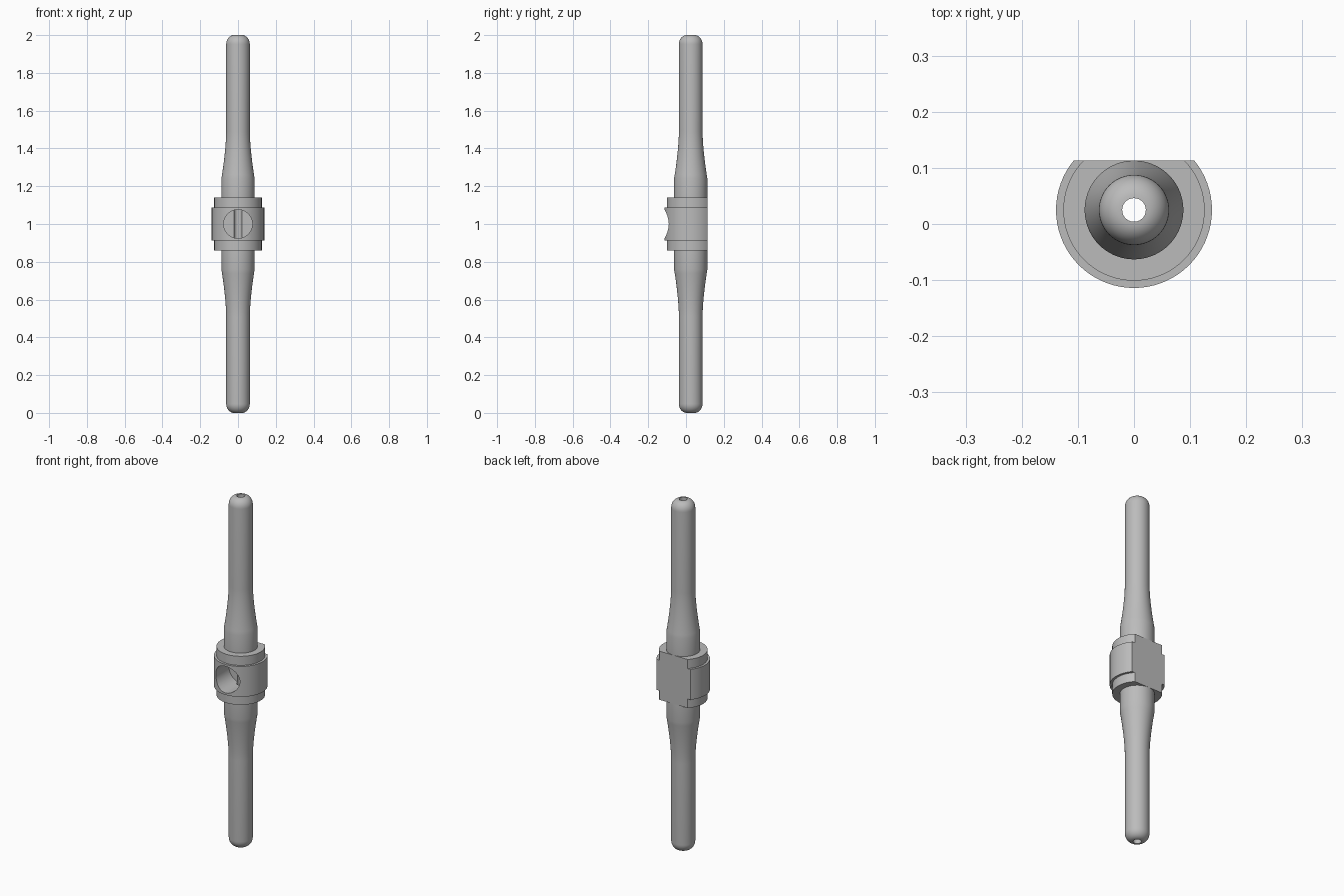
import bpy, bmesh, math
from mathutils import Matrix, Vector

cube = bpy.data.objects.get("Cube")
if cube:
    bpy.data.objects.remove(cube, do_unlink=True)

AXIS_Y, MID = 0.025, 1.0
BORE, ROD, HUB = 0.021, 0.0625, 0.088
SEGMENTS = 72

grey = bpy.data.materials.new("plain grey")
grey.use_nodes = True
colour = (0.5, 0.5, 0.5, 1)
grey.diffuse_color = colour
grey.node_tree.nodes["Principled BSDF"].inputs["Base Color"].default_value = colour


def make_object(name, bm):
    bmesh.ops.recalc_face_normals(bm, faces=bm.faces)
    mesh = bpy.data.meshes.new(name)
    bm.to_mesh(mesh)
    bm.free()
    obj = bpy.data.objects.new(name, mesh)
    bpy.context.collection.objects.link(obj)
    mesh.materials.append(grey)
    return obj


def lathe(name, profile):
    """Revolve a closed (radius, height) outline about the rod axis."""
    bm = bmesh.new()
    rings = []
    for i in range(SEGMENTS):
        a = math.tau * i / SEGMENTS
        rings.append([bm.verts.new((r * math.cos(a), AXIS_Y + r * math.sin(a), MID + z))
                      for r, z in profile])
    for i, ring in enumerate(rings):
        after = rings[(i + 1) % SEGMENTS]
        for j in range(len(profile)):
            k = (j + 1) % len(profile)
            bm.faces.new((ring[j], after[j], after[k], ring[k]))
    return make_object(name, bm)


# Upper half outline: stepped collar, hub, flared taper, rounded tip
upper = [(0.139, 0.087), (0.126, 0.087), (0.126, 0.139), (HUB, 0.139)]
for i in range(13):
    t = i / 12
    upper.append((ROD + (HUB - ROD) * (1 - t) ** 1.6, 0.24 + 0.25 * t))
for i in range(11):
    a = math.pi / 2 * i / 10
    upper.append((BORE + (ROD - BORE) * math.cos(a), 0.952 + 0.048 * math.sin(a)))

# Mirror for the lower half; the closing edge forms the long bore
lower = [(r, -z) for r, z in reversed(upper)]
fitting = lathe("double_ended_fitting", lower + upper)

# Cutter for the flat back of the collar
bm = bmesh.new()
back = AXIS_Y + HUB + 0.0005
bmesh.ops.create_cube(bm, size=1, matrix=Matrix.Translation((0, back + 0.1, MID))
                      @ Matrix.Diagonal((0.5, 0.2, 0.32, 1)))
flat_cutter = make_object("back_flat_cutter", bm)

# Cutter for the round front socket, reaching the bore
bm = bmesh.new()
depth = 0.3
bmesh.ops.create_cone(bm, cap_ends=True, segments=64, radius1=0.076, radius2=0.076, depth=depth,
                      matrix=Matrix.Translation((0, AXIS_Y - depth / 2 + 0.002, MID))
                      @ Matrix.Rotation(math.pi / 2, 4, "X"))
socket_cutter = make_object("front_socket_cutter", bm)

# Cut, bake the result and remove the cutters
for cutter in (flat_cutter, socket_cutter):
    cutter.hide_render = True
    mod = fitting.modifiers.new(cutter.name, "BOOLEAN")
    mod.operation, mod.solver, mod.object = "DIFFERENCE", "EXACT", cutter

bpy.context.view_layer.update()
graph = bpy.context.evaluated_depsgraph_get()
baked = bpy.data.meshes.new_from_object(fitting.evaluated_get(graph))
fitting.modifiers.clear()
fitting.data = baked
for cutter in (flat_cutter, socket_cutter):
    bpy.data.objects.remove(cutter, do_unlink=True)

bpy.ops.object.select_all(action="DESELECT")
fitting.select_set(True)
bpy.context.view_layer.objects.active = fitting
bpy.ops.object.shade_smooth_by_angle(angle=math.radians(30))
